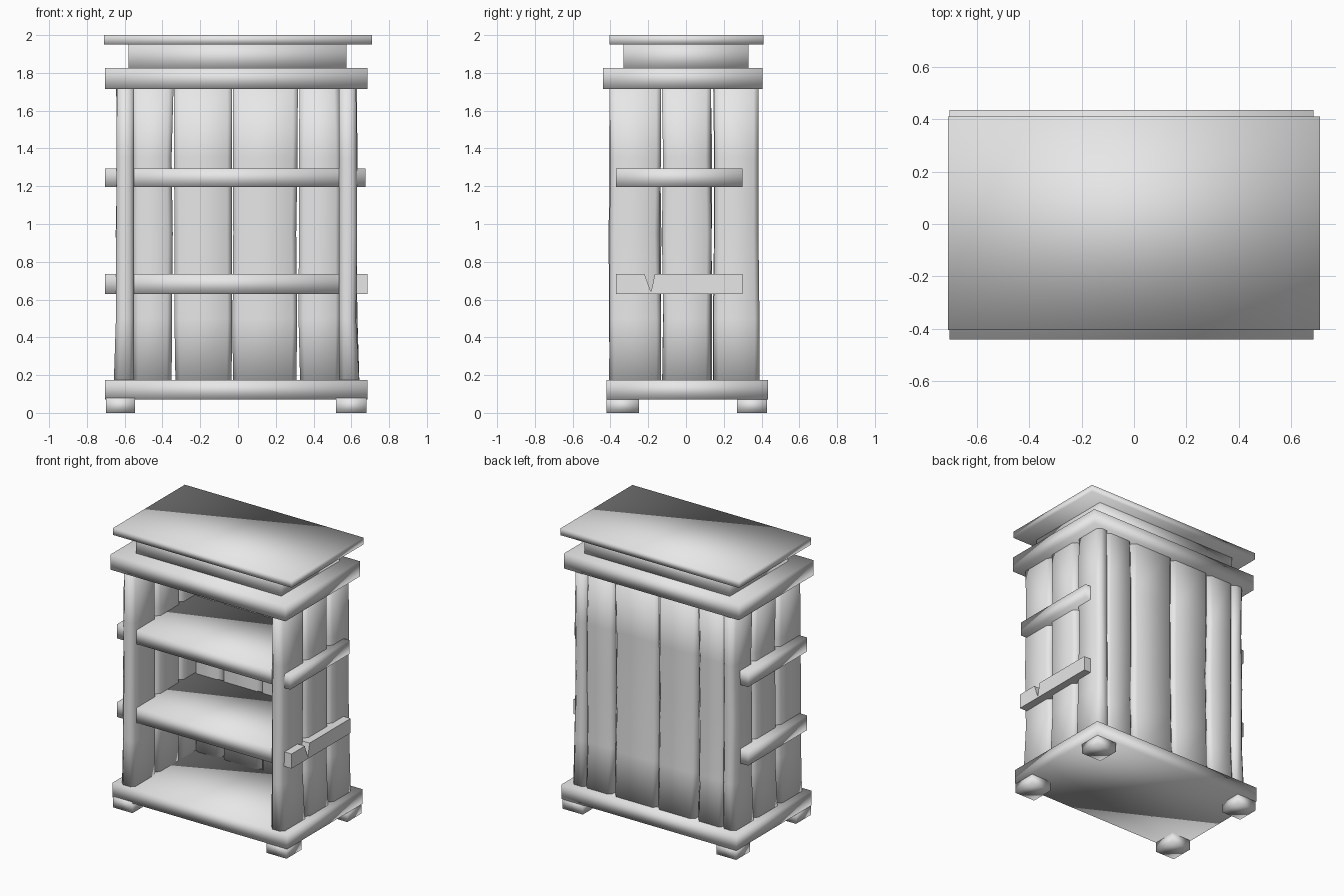
import bpy, bmesh, random

random.seed(4)
cube = bpy.data.objects.get("Cube")
if cube:
    bpy.data.objects.remove(cube, do_unlink=True)

# One plain grey for everything
GREY = (0.8, 0.8, 0.8, 1)
grey = bpy.data.materials.new("plain_grey")
grey.use_nodes = True
grey.diffuse_color = GREY
grey.node_tree.nodes["Principled BSDF"].inputs["Base Color"].default_value = GREY


def loft(name, rings):
    """Skin a list of closed rings and cap both ends."""
    bm = bmesh.new()
    loops = [[bm.verts.new(p) for p in ring] for ring in rings]
    n = len(loops[0])
    for a, b in zip(loops, loops[1:]):
        for i in range(n):
            j = (i + 1) % n
            bm.faces.new((a[i], a[j], b[j], b[i]))
    bm.faces.new(loops[0])
    bm.faces.new(loops[-1])
    bmesh.ops.recalc_face_normals(bm, faces=bm.faces)
    for f in bm.faces:
        f.smooth = True
    mesh = bpy.data.meshes.new(name)
    bm.to_mesh(mesh)
    bm.free()
    mesh.materials.append(grey)
    obj = bpy.data.objects.new(name, mesh)
    bpy.context.collection.objects.link(obj)
    return obj


def slab(name, x0, x1, y0, y1, z0, z1):
    return loft(name, [[(x0, y0, z), (x1, y0, z), (x1, y1, z), (x0, y1, z)]
                       for z in (z0, z1)])


def plank(name, lo, hi, inner, outer, along_x):
    """Upright rough board: chamfered section, slightly uneven along its height."""
    c = 0.025
    mid = (inner + outer) / 2
    half = (outer - inner) / 2
    s = 1 if half > 0 else -1
    rings = []
    for z in (0.12, 0.5, 0.95, 1.35, 1.76):
        a = lo + random.uniform(0, 0.012)
        b = hi - random.uniform(0, 0.012)
        flare = s * (0.014 if z < 0.3 else random.uniform(-0.006, 0.003))
        o, i = mid + half + flare, mid - half
        section = [(a, i + s * c), (a + c, i), (b - c, i), (b, i + s * c),
                   (b, o - s * c), (b - c, o), (a + c, o), (a, o - s * c)]
        rings.append([(u, v, z) if along_x else (v, u, z) for u, v in section])
    loft(name, rings)


# Feet
for side, x0, x1 in (("right", -0.70, -0.545), ("left", 0.52, 0.68)):
    for end, y0, y1 in (("front", -0.42, -0.25), ("back", 0.27, 0.43)):
        slab(f"{end}_{side}_foot", x0, x1, y0, y1, 0, 0.08)

# Base, top frame, neck and lid
slab("base_board", -0.705, 0.685, -0.42, 0.435, 0.07, 0.175)
slab("top_frame", -0.705, 0.685, -0.44, 0.405, 1.715, 1.825)
slab("neck", -0.58, 0.575, -0.33, 0.33, 1.81, 1.96)
slab("lid", -0.71, 0.71, -0.405, 0.41, 1.95, 2.0)

# Shelves poke through both side walls
slab("upper_shelf", -0.705, 0.675, -0.37, 0.30, 1.195, 1.295)
slab("lower_shelf", -0.705, 0.60, -0.37, 0.30, 0.63, 0.735)

# Split end of the lower shelf
split_end = [(-0.37, 0.63), (-0.195, 0.63), (-0.165, 0.63), (0.30, 0.63),
             (0.30, 0.735), (-0.165, 0.735), (-0.185, 0.64), (-0.22, 0.735), (-0.37, 0.735)]
end = loft("lower_shelf_split_end", [[(x, y, z) for y, z in split_end] for x in (0.60, 0.685)])
for poly in end.data.polygons:
    poly.use_smooth = False

# Side walls of three boards each
cuts = (-0.41, -0.13, 0.14, 0.39)
for side, inner, outer in (("left", 0.535, 0.63), ("right", -0.55, -0.645)):
    for k in range(3):
        plank(f"{side}_wall_board_{k + 1}", cuts[k], cuts[k + 1], inner, outer, False)

# Back wall of four boards
cuts = (-0.56, -0.34, -0.03, 0.32, 0.545)
for k in range(4):
    plank(f"back_board_{k + 1}", cuts[k], cuts[k + 1], 0.29, 0.375, True)
